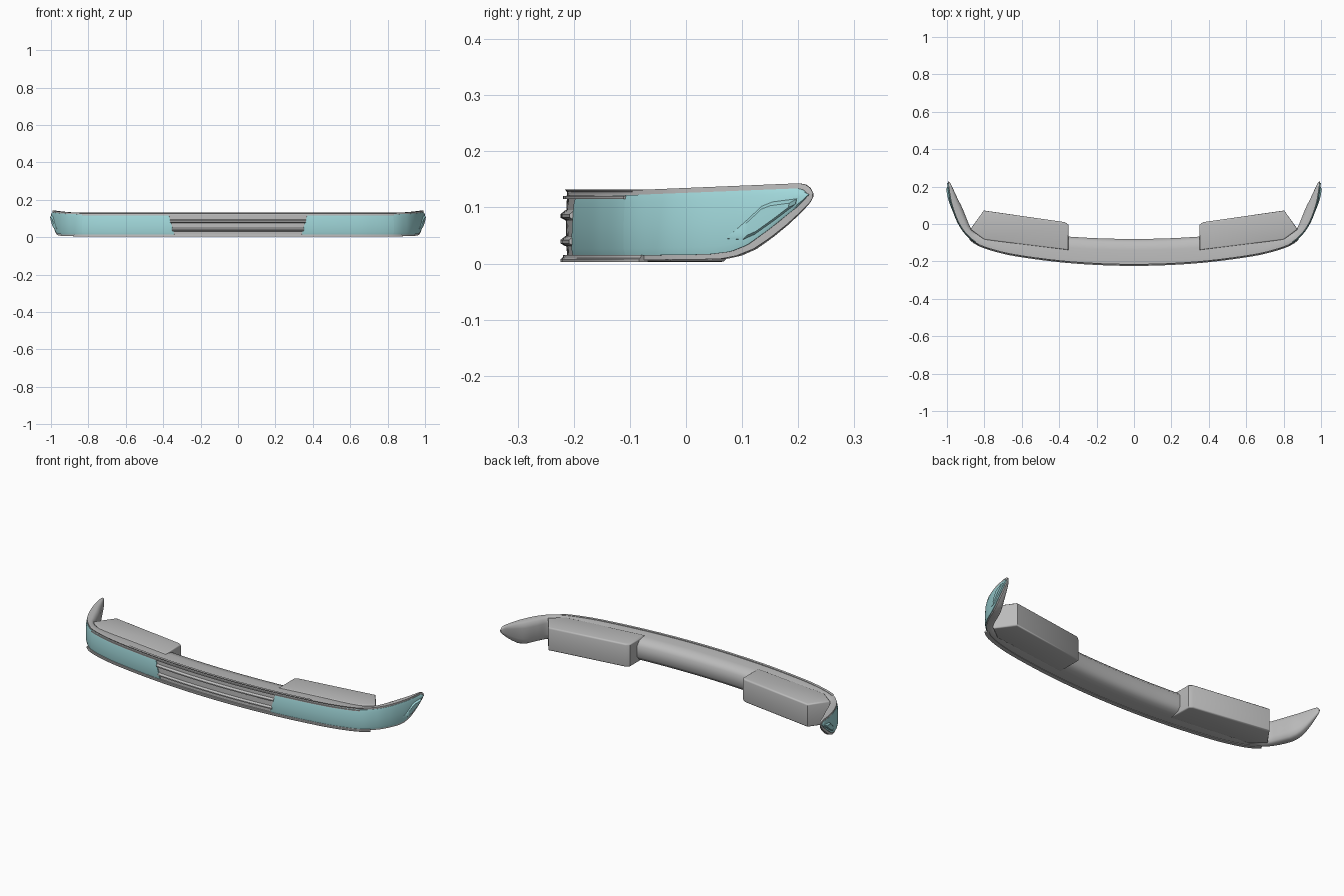
import bpy, bmesh, math
from mathutils import Vector

if "Cube" in bpy.data.objects:
    bpy.data.objects.remove(bpy.data.objects["Cube"])

def material(name, rgb):
    m = bpy.data.materials.new(name)
    m.diffuse_color = (*rgb, 1)
    m.use_nodes = True
    m.node_tree.nodes["Principled BSDF"].inputs["Base Color"].default_value = m.diffuse_color
    return m

GREY = material("grey plastic", (0.50, 0.50, 0.50))
TEAL = material("pale teal lens", (0.36, 0.69, 0.71))

# Plan of the right half: front x, y and back x, y
KEYS = [(0, -.212, 0, -.08), (.2, -.207, .2, -.076), (.4, -.192, .4, -.065),
        (.6, -.166, .6, -.06), (.72, -.142, .72, -.06), (.83, -.105, .83, -.05),
        (.895, -.053, .870, -.025), (.935, .005, .895, .03), (.962, .07, .92, .09),
        (.979, .13, .945, .14), (.990, .2, .975, .205), (.993, .226, .989, .227)]
N = len(KEYS) - 1
FULL = [(-a, b, -c, d) for a, b, c, d in KEYS[:0:-1]] + KEYS

def plan(t):
    """Smooth point on the plan curves; t runs from -N to N."""
    u = min(max(t + N, 0), 2 * N)
    i = min(int(u), 2 * N - 1)
    f = u - i
    p = [FULL[min(max(i + k, 0), 2 * N)] for k in (-1, 0, 1, 2)]
    return [.5 * (2*b + (c-a)*f + (2*a-5*b+4*c-d)*f*f + (3*b-a-3*c+d)*f**3)
            for a, b, c, d in zip(*p)]

def ramp(pts):
    def fn(y):
        if y <= pts[0][0]:
            return pts[0][1]
        for (a, p), (b, q) in zip(pts, pts[1:]):
            if y <= b:
                return p + (q - p) * (y - a) / (b - a)
        return pts[-1][1]
    return fn

body_lo = ramp([(-.1, .006), (.06, .008), (.09, .014), (.12, .026), (.15, .046),
                (.18, .070), (.205, .093), (.22, .108), (.226, .118)])
body_hi = ramp([(-.2, .128), (-.09, .131), (.2, .143), (.212, .141), (.221, .135), (.226, .126)])
lens_lo = ramp([(-.1, .014), (.04, .016), (.08, .021), (.11, .033), (.15, .062),
                (.18, .086), (.2, .102), (.212, .114), (.217, .121)])
lens_hi = ramp([(-.2, .118), (-.1, .122), (.2, .134), (.21, .131), (.217, .124)])

def finish(name, bm, mat, angle=40):
    bmesh.ops.recalc_face_normals(bm, faces=bm.faces)
    me = bpy.data.meshes.new(name)
    bm.to_mesh(me)
    bm.free()
    me.materials.append(mat)
    ob = bpy.data.objects.new(name, me)
    bpy.context.collection.objects.link(ob)
    bpy.ops.object.select_all(action='DESELECT')
    ob.select_set(True)
    bpy.context.view_layer.objects.active = ob
    bpy.ops.object.shade_smooth_by_angle(angle=math.radians(angle))
    return ob

def mirror(ob):
    m = ob.modifiers.new("mirror", 'MIRROR')
    m.use_mirror_merge = False

def strip(name, t0, t1, lo, hi, section, mat, slant=0, angle=40, per=6):
    """Sweep a closed section of (height share, outward offset, share towards back)."""
    bm = bmesh.new()
    steps = max(2, round((t1 - t0) * per))
    rings = []
    for i in range(steps + 1):
        ring = []
        for v, off, back in section:
            t = t0 + (t1 - t0) * i / steps + slant * (1 - v) * (1 - i / steps)
            x, y, bx, by = plan(t)
            a, b = plan(t - .02), plan(t + .02)
            tan = Vector((b[0] - a[0], b[1] - a[1])).normalized()
            px, py = x + tan.y * off, y - tan.x * off
            z = lo(y) + (hi(y) - lo(y)) * v
            ring.append(bm.verts.new((px + (bx - px) * back, py + (by - py) * back, z)))
        rings.append(ring)
    k = len(section)
    for r, s in zip(rings, rings[1:]):
        for j in range(k):
            bm.faces.new((r[j], s[j], s[(j + 1) % k], r[(j + 1) % k]))
    bm.faces.new(rings[0])
    bm.faces.new(rings[-1])
    return finish(name, bm, mat, angle)

# Main housing with wrapped wings and a rounded back
strip("housing", -N, N, body_lo, body_hi,
      [(0, 0, 0), (.5, .002, 0), (1, 0, 0), (1, 0, .55), (.94, 0, .85), (.75, 0, 1),
       (.25, 0, 1), (.06, 0, .85), (0, 0, .55)], GREY, angle=50)

# Lenses: long front piece with slanted inner end, and corner piece
LENS = [(0, -.004, 0), (0, .004, 0), (.12, .007, 0), (.5, .007, 0), (.88, .005, 0),
        (1, .002, 0), (1, -.004, 0)]
mirror(strip("front_lens", 1.85, 5, lens_lo, lens_hi, LENS, TEAL, slant=-.15))
mirror(strip("corner_lens", 5, 10.6, lens_lo, lens_hi, LENS, TEAL, per=8))

# Top and bottom trim rails
def level(z):
    return lambda y: z

strip("top_rail", -5.2, 5.2, level(.121), level(.132),
      [(0, -.01, 0), (0, .001, 0), (.45, -.001, 0), (1, .004, 0), (1, -.01, 0)], GREY)
strip("lower_top_rail", -5, 5, level(.115), level(.120),
      [(0, -.004, 0), (0, .007, 0), (1, .007, 0), (1, -.004, 0)], GREY)
strip("bottom_rail", -5.6, 5.6, level(.003), level(.015),
      [(0, -.01, 0), (0, .012, 0), (.4, .012, 0), (.6, .008, 0), (1, .007, 0), (1, -.01, 0)], GREY)

# Grille fins
for i, z in enumerate((.040, .086)):
    w = 1.76 + i * .05
    strip("grille_fin_%d" % (i + 1), -w, w, level(z - .010), level(z + .010),
          [(0, -.004, 0), (.05, .003, 0), (.3, .012, 0), (.6, .012, 0), (.95, .003, 0),
           (1, -.004, 0)], GREY, angle=30)

# Lamp boxes behind the lenses
bm = bmesh.new()
plan_pts = [(.35, -.14), (.35, -.005), (.37, .01), (.803, .072), (.875, -.028), (.8, -.085)]
base = [bm.verts.new((x, y, .003)) for x, y in plan_pts]
top = [bm.verts.new((x, y, .132)) for x, y in plan_pts]
bm.faces.new(base)
bm.faces.new(top)
for i in range(len(base)):
    j = (i + 1) % len(base)
    bm.faces.new((base[i], base[j], top[j], top[i]))
rim = [e for e in bm.edges if abs(e.verts[0].co.z - e.verts[1].co.z) < .001]
bmesh.ops.bevel(bm, geom=rim, offset=.008, segments=3, profile=.5, affect='EDGES')
mirror(finish("lamp_box", bm, GREY, 50))

# Raised side marker on each corner lens
def side_x(y):
    t = 6.0
    while t < N and plan(t)[1] < y:
        t += .02
    return plan(t)[0]

outline = [(.064, .043), (.1, .041), (.122, .051), (.16, .078), (.198, .107),
           (.2, .117), (.155, .111), (.135, .103), (.105, .075), (.082, .055)]
cy = sum(p[0] for p in outline) / len(outline)
cz = sum(p[1] for p in outline) / len(outline)
bm = bmesh.new()
rings = []
for scale, off in ((1, 0), (.95, .009), (.76, .014)):
    rings.append([bm.verts.new((side_x(y) + off, cy + (y - cy) * scale, cz + (z - cz) * scale))
                  for y, z in outline])
for r, s in zip(rings, rings[1:]):
    for i in range(len(r)):
        j = (i + 1) % len(r)
        bm.faces.new((r[i], r[j], s[j], s[i]))
bm.faces.new(rings[0])
bm.faces.new(rings[-1])
mirror(finish("side_marker", bm, TEAL, 35))
